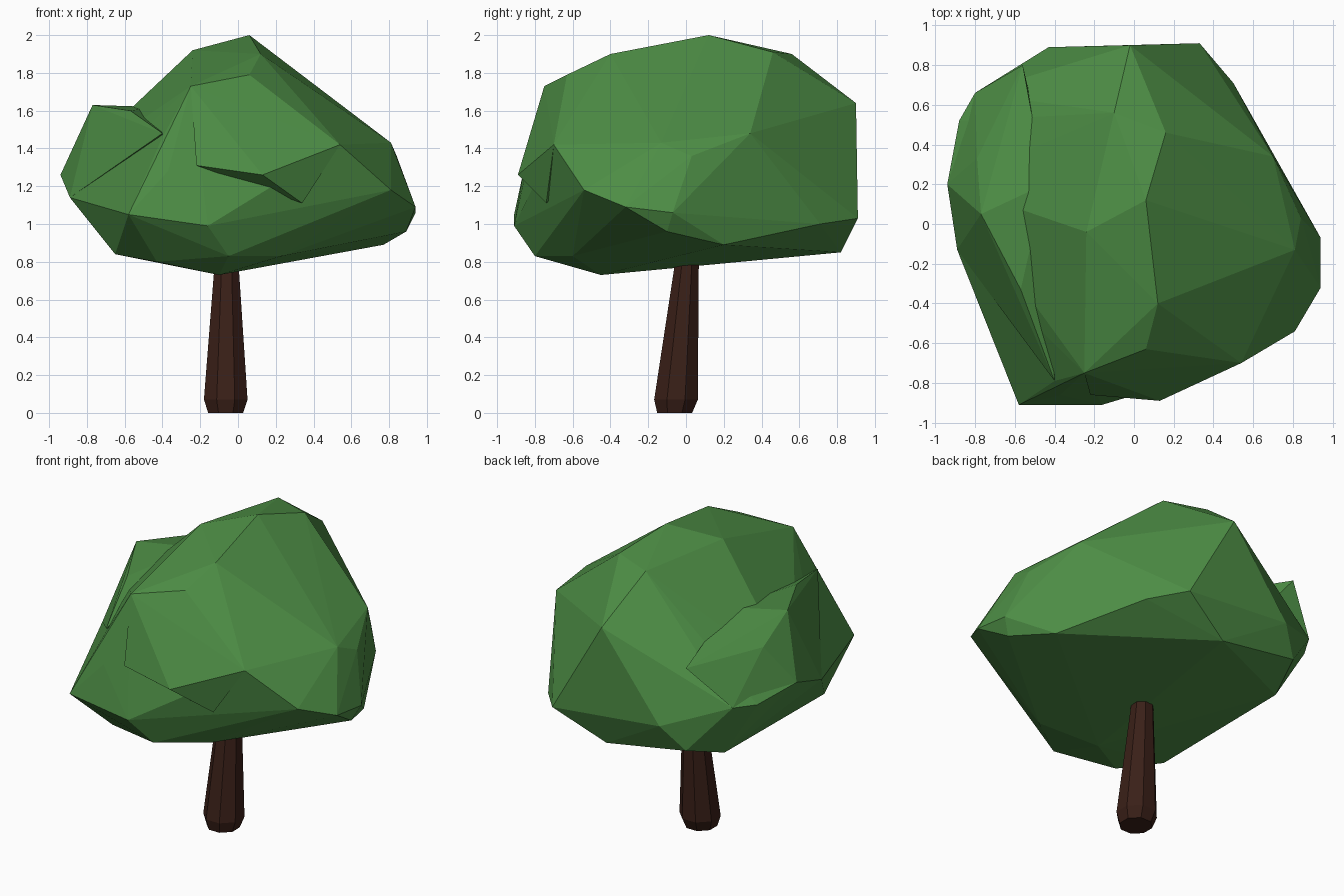
import bpy, bmesh, math

if "Cube" in bpy.data.objects:
    bpy.data.objects.remove(bpy.data.objects["Cube"])


def material(name, rgb):
    m = bpy.data.materials.new(name)
    m.diffuse_color = (*rgb, 1)
    m.use_nodes = True
    m.node_tree.nodes["Principled BSDF"].inputs["Base Color"].default_value = m.diffuse_color
    return m


def finish(bm, name, mat):
    bmesh.ops.recalc_face_normals(bm, faces=bm.faces[:])
    me = bpy.data.meshes.new(name)
    bm.to_mesh(me)
    bm.free()
    ob = bpy.data.objects.new(name, me)
    me.materials.append(mat)
    bpy.context.collection.objects.link(ob)
    return ob


def lobe(name, points, mat):
    """Faceted clump of leaves: the hull around a few corner points."""
    bm = bmesh.new()
    for p in points:
        bm.verts.new(p)
    bmesh.ops.convex_hull(bm, input=bm.verts[:])
    loose = [v for v in bm.verts if not v.link_faces]
    bmesh.ops.delete(bm, geom=loose, context='VERTS')
    return finish(bm, name, mat)


green = material("leaf_green", (0.075, 0.27, 0.06))
brown = material("bark_brown", (0.042, 0.014, 0.009))

# Main crown
crown = [
    # top ridge
    (.06, .12, 2.0), (.12, -.40, 1.90), (.06, -.63, 1.79), (.16, .46, 1.91),
    (-.10, .56, 1.90), (-.24, -.04, 1.92), (-.25, -.75, 1.73),
    # right and back shoulders
    (.54, -.70, 1.42), (.81, -.13, 1.43), (.84, .03, 1.36), (.70, .34, 1.48),
    (-.02, .90, 1.64),
    # left and front shoulders
    (-.40, -.79, 1.46), (-.37, -.86, 1.28), (-.94, .20, 1.26),
    (-.88, .52, 1.22), (-.80, .66, 1.23),
    # widest band
    (.94, -.32, 1.09), (.94, -.07, 1.06), (.81, -.54, 1.18), (.33, .91, 1.03),
    (.50, .71, 1.0), (-.58, -.91, 1.05), (-.16, -.91, .99), (-.89, -.13, 1.14),
    (-.43, .89, 1.1), (-.56, .80, .94),
    # underside
    (.89, -.10, .96), (.77, .20, .89), (-.05, -.80, .83), (.23, -.60, .83),
    (-.10, -.45, .73), (-.43, -.68, .80), (-.65, -.50, .84),
    (-.65, .53, .85), (.0, .82, .85),
]
crown_ob = lobe("crown", crown, green)

# Smaller clumps breaking the outline at left and front
left_ob = lobe("left_clump", [
    (-.77, .05, 1.63), (-.79, .33, 1.50), (-.94, .20, 1.26), (-.56, .80, 1.48),
    (-.57, -.33, 1.60), (-.40, -.79, 1.48), (-.89, -.13, 1.14),
    (-.45, .20, 1.62), (-.80, .66, 1.23), (-.4, .1, 1.1)], green)
front_ob = lobe("front_clump", [
    (.13, -.89, 1.26), (-.22, -.86, 1.31), (.54, -.70, 1.42), (.34, -.74, 1.11),
    (-.25, -.75, 1.73), (.1, -.5, 1.3)], green)

# Merge the clumps into the crown
for ob in (left_ob, front_ob):
    mod = crown_ob.modifiers.new(ob.name, 'BOOLEAN')
    mod.operation = 'UNION'
    mod.solver = 'EXACT'
    mod.object = ob
bpy.context.view_layer.objects.active = crown_ob
crown_ob.select_set(True)
for mod in list(crown_ob.modifiers):
    bpy.ops.object.modifier_apply(modifier=mod.name)
for ob in (left_ob, front_ob):
    bpy.data.objects.remove(ob)

# Leaning, tapered eight-sided trunk: (x, y, z, radius) of each ring
bm = bmesh.new()
rings = []
for x, y, z, r in [(-.065, -.06, 0, .10), (-.065, -.053, .07, .125),
                   (-.06, .01, .86, .063)]:
    rings.append([bm.verts.new((x + r * math.cos(a), y + r * math.sin(a), z))
                  for a in [math.tau * (i + .5) / 8 for i in range(8)]])
for lo, hi in zip(rings, rings[1:]):
    for i in range(8):
        j = (i + 1) % 8
        bm.faces.new((lo[i], lo[j], hi[j], hi[i]))
bm.faces.new(rings[0])
bm.faces.new(rings[-1])
finish(bm, "trunk", brown)
